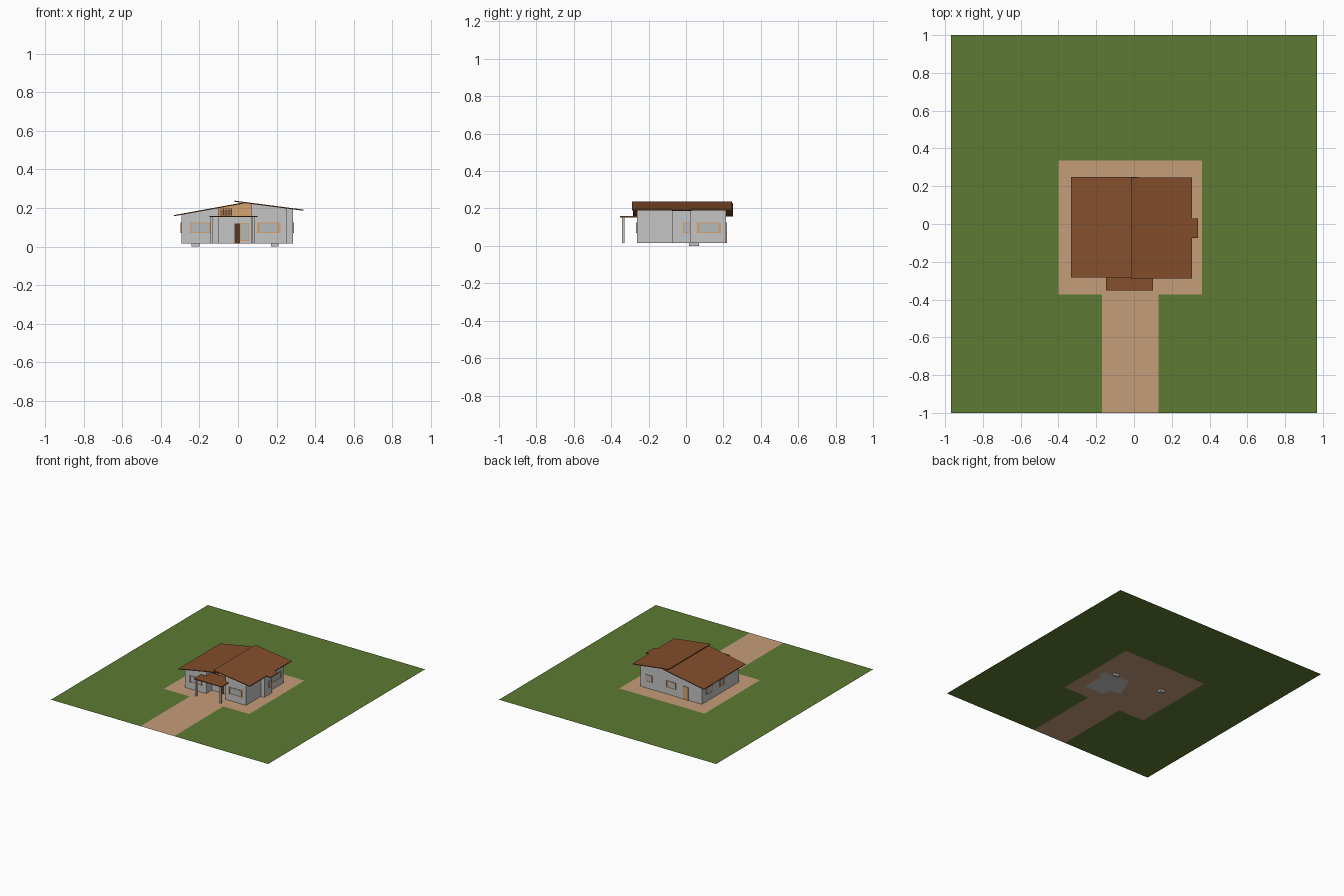
import bpy

if "Cube" in bpy.data.objects:
    bpy.data.objects.remove(bpy.data.objects["Cube"])

def material(name, rgb):
    m = bpy.data.materials.new(name)
    m.diffuse_color = (*rgb, 1)
    m.use_nodes = True
    m.node_tree.nodes["Principled BSDF"].inputs["Base Color"].default_value = m.diffuse_color
    return m

GRASS = material("grass", (0.11, 0.195, 0.033))
SAND = material("sand path", (0.56, 0.34, 0.195))
ROOF = material("roof tile", (0.23, 0.077, 0.026))
WALL = material("wall grey", (0.56, 0.56, 0.56))
WOOD = material("light wood", (0.66, 0.37, 0.17))
DARK = material("dark wood", (0.10, 0.042, 0.018))
GLASS = material("window glass", (0.47, 0.49, 0.50))

def mesh(name, verts, faces, mat):
    me = bpy.data.meshes.new(name)
    me.from_pydata(verts, [], faces)
    me.materials.append(mat)
    ob = bpy.data.objects.new(name, me)
    bpy.context.collection.objects.link(ob)
    return ob

def extrude(name, profile, y0, y1, mat):
    """Counter-clockwise (x, z) profile seen from the front, swept from y0 to y1."""
    n = len(profile)
    verts = [(x, y, z) for y in (y0, y1) for x, z in profile]
    faces = [tuple(range(n)), tuple(range(2 * n - 1, n - 1, -1))]
    faces += [(i, i + n, (i + 1) % n + n, (i + 1) % n) for i in range(n)]
    return mesh(name, verts, faces, mat)

def box(name, x0, x1, y0, y1, z0, z1, mat):
    return extrude(name, [(x0, z0), (x1, z0), (x1, z1), (x0, z1)], y0, y1, mat)

G = 0.016  # ground level

# Ground: one flat sheet, sand cells chosen by position
xs = [-0.97, -0.40, -0.17, 0.13, 0.36, 0.97]
ys = [-1, -0.372, 0.335, 1]
nx = len(xs)
ground = mesh("ground", [(x, y, G) for y in ys for x in xs],
              [(j * nx + i, j * nx + i + 1, (j + 1) * nx + i + 1, (j + 1) * nx + i)
               for j in range(len(ys) - 1) for i in range(nx - 1)], GRASS)
ground.data.materials.append(SAND)
for p in ground.data.polygons:
    x, y, _ = p.center
    pad = -0.40 < x < 0.36 and -0.372 < y < 0.335
    path = -0.17 < x < 0.13 and y < -0.372
    p.material_index = int(pad or path)

# Roof slopes (underside heights)
def left_z(x):
    return 0.157 + (x + 0.333) * 0.182

def right_z(x):
    return 0.232 - (x + 0.017) * 0.13

def slope(name, x0, x1, y0, y1, f):
    t = 0.006
    extrude(name, [(x0, f(x0)), (x1, f(x1)), (x1, f(x1) + t), (x0, f(x0) + t)], y0, y1, ROOF)

slope("roof_left", -0.333, 0.03, -0.283, 0.25, left_z)
slope("roof_right", -0.017, 0.307, -0.289, 0.246, right_z)
slope("roof_bay", 0.30, 0.34, -0.075, 0.03, right_z)

# Walls under the roof
def under(x):
    return min(left_z(x), right_z(x)) + 0.001

def wall(name, x0, x1, y0, y1, z0=G, mat=WALL):
    top = [(x1, under(x1))]
    if x0 < 0.028 < x1:
        top.append((0.028, under(0.028)))
    top.append((x0, under(x0)))
    extrude(name, [(x0, z0), (x1, z0)] + top, y0, y1, mat)

RECESS = -0.19
wall("wall_left_wing", -0.292, -0.10, -0.262, 0.214)
wall("wall_entrance", -0.10, 0.07, RECESS, 0.214)
wall("wall_right_wing", 0.07, 0.255, -0.262, 0.214)
wall("wall_bay", 0.25, 0.285, -0.072, 0.027)

# Wooden gable above the porch, with a lattice vent
wall("gable_panel", -0.10, 0.07, RECESS - 0.006, RECESS, 0.155, WOOD)
for i in range(5):
    x = -0.092 + i * 0.014
    box("vent_bar_upright", x, x + 0.005, RECESS - 0.010, RECESS - 0.006, 0.162, 0.197, DARK)
for i in range(4):
    z = 0.162 + i * 0.0105
    box("vent_bar_cross", -0.092, -0.031, RECESS - 0.010, RECESS - 0.006, z, z + 0.0035, DARK)

# Porch roof and posts
box("porch_roof", -0.148, 0.10, -0.352, RECESS, 0.153, 0.159, ROOF)
for x in (-0.137, 0.08):
    box("porch_post", x - 0.006, x + 0.006, -0.342, -0.330, G, 0.153, WALL)

# Windows and doors: axis 'x' or 'y' is the wall normal, s its sign
def panel(name, axis, s, at, a0, a1, z0, z1, depth, mat):
    d0, d1 = sorted((at, at + s * depth))
    if axis == 'y':
        box(name, a0, a1, d0, d1, z0, z1, mat)
    else:
        box(name, d0, d1, a0, a1, z0, z1, mat)

def window(axis, s, at, a0, a1, z0=0.07, z1=0.125, side=0.010):
    rail = 0.005
    panel("window_glass", axis, s, at, a0, a1, z0, z1, 0.002, GLASS)
    for b0 in (a0, a1 - side):
        panel("window_jamb", axis, s, at, b0, b0 + side, z0, z1, 0.005, WOOD)
    for b0 in (z0, z1 - rail):
        panel("window_rail", axis, s, at, a0, a1, b0, b0 + rail, 0.004, WOOD)

window('y', -1, -0.262, 0.098, 0.22, side=0.015)         # front right
window('y', -1, -0.262, -0.25, -0.14)                    # front left
window('y', -1, RECESS, 0.010, 0.058, 0.03, 0.122, 0.006)  # beside front door
window('x', 1, 0.255, 0.06, 0.187, side=0.012)           # right side
window('x', 1, 0.285, -0.016, 0.02, side=0.005)          # bay
window('y', 1, 0.214, -0.06, 0.03)                       # back
window('y', 1, 0.214, 0.15, 0.21)
window('x', -1, -0.292, 0.08, 0.16)                      # left side
window('x', -1, -0.292, -0.07, -0.01)

panel("front_door", 'y', -1, RECESS, -0.018, 0.010, G, 0.12, 0.005, DARK)
panel("back_door", 'y', 1, 0.214, -0.172, -0.128, G, 0.12, 0.005, WOOD)

# Small footings reaching below the ground sheet
box("footing_left", -0.24, -0.20, 0.04, 0.07, 0, G, WALL)
box("footing_right", 0.17, 0.21, 0.015, 0.035, 0, G, WALL)
